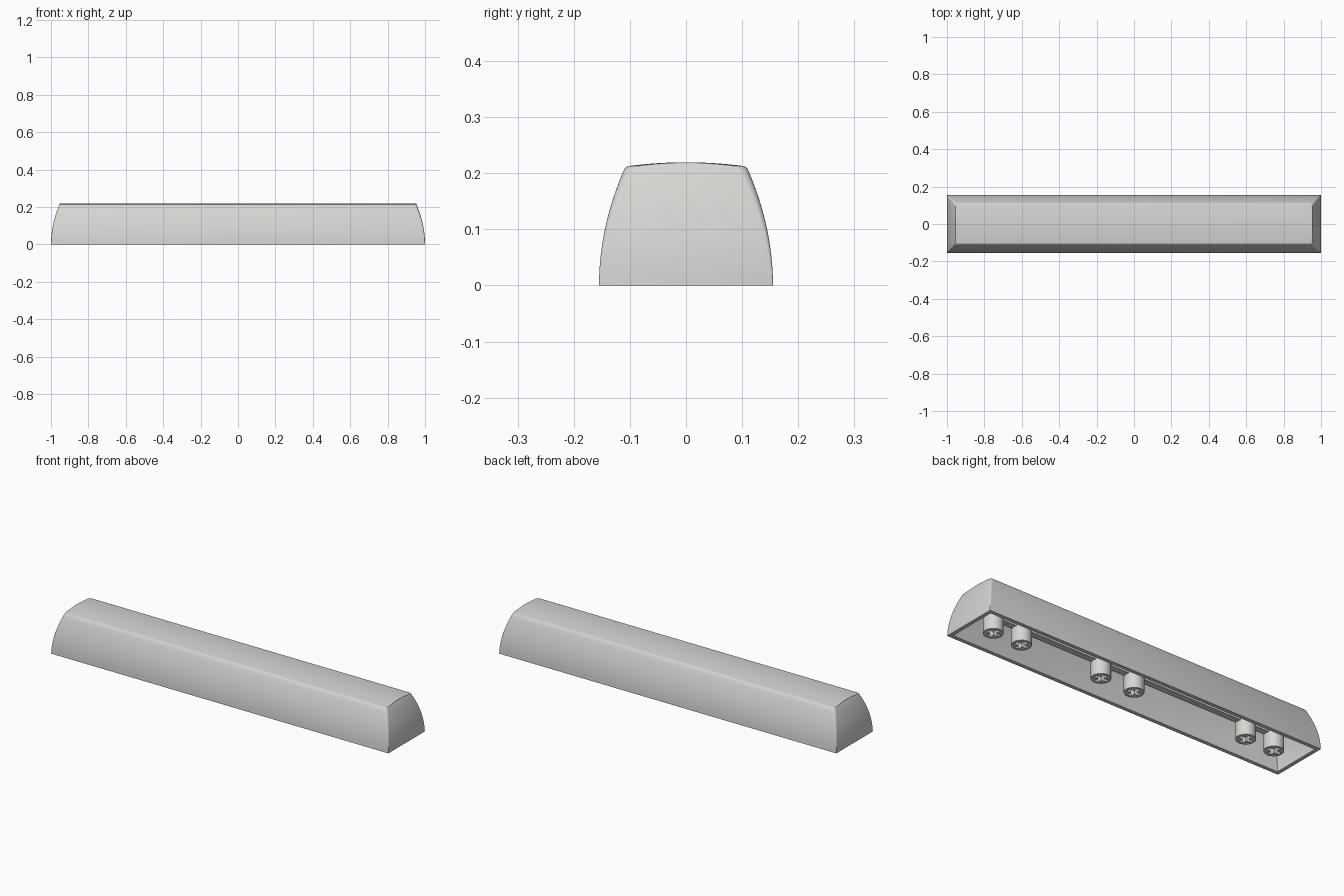
import bpy, bmesh, math

if "Cube" in bpy.data.objects:
    bpy.data.objects.remove(bpy.data.objects["Cube"])

plastic = bpy.data.materials.new("light grey plastic")
plastic.diffuse_color = (0.68, 0.67, 0.65, 1)
plastic.use_nodes = True
plastic.node_tree.nodes["Principled BSDF"].inputs["Base Color"].default_value = plastic.diffuse_color


def finish(name, bm, angle):
    bmesh.ops.recalc_face_normals(bm, faces=bm.faces)
    me = bpy.data.meshes.new(name)
    bm.to_mesh(me)
    bm.free()
    me.materials.append(plastic)
    ob = bpy.data.objects.new(name, me)
    bpy.context.collection.objects.link(ob)
    bpy.ops.object.select_all(action='DESELECT')
    ob.select_set(True)
    bpy.context.view_layer.objects.active = ob
    bpy.ops.object.shade_smooth_by_angle(angle=math.radians(angle))
    return ob


def half_profile(base_y, inset, shoulder, crown):
    """Curved side, small rounded shoulder, then crowned top (y, z)."""
    pts = []
    for i in range(13):
        t = i / 12 * 0.98
        pts.append((base_y - inset * t * t, shoulder * t))
    top = base_y - inset
    pts.append((top - 0.001, shoulder * 0.993))
    for i in range(9):
        f = 0.965 * (1 - i / 8)
        pts.append((top * f, shoulder + (crown - shoulder) * (1 - f * f)))
    return pts


def shell_surface(bm, end_x, end_inset, shoulder, pts, corner):
    """Rounded rectangles, stacked into a dome; corners get rounder upwards."""
    steps, rows = 5, []
    for y, z in pts:
        x = end_x - end_inset * min(z / shoulder, 1.02) ** 2
        r = min(0.002 + corner * z / shoulder, y * 0.9)
        row = []
        for q, (sx, sy) in enumerate(((1, 1), (-1, 1), (-1, -1), (1, -1))):
            for i in range(steps):
                a = (q + i / (steps - 1)) * math.pi / 2
                row.append(bm.verts.new((sx * (x - r) + r * math.cos(a),
                                         sy * (y - r) + r * math.sin(a), z)))
        rows.append(row)
    count = 4 * steps
    for a, b in zip(rows, rows[1:]):
        for k in range(count):
            n = (k + 1) % count
            bm.faces.new((a[k], a[n], b[n], b[k]))
    return rows[0]


# Hollow key cap: outer dome, inner cavity and bottom rim
bm = bmesh.new()
outer = shell_surface(bm, 1.0, 0.045, 0.212, half_profile(0.155, 0.047, 0.212, 0.2195), 0.014)
inner = shell_surface(bm, 0.98, 0.04, 0.172, half_profile(0.135, 0.035, 0.172, 0.174), 0.0)
for k in range(len(outer)):
    n = (k + 1) % len(outer)
    bm.faces.new((outer[k], outer[n], inner[n], inner[k]))
bmesh.ops.remove_doubles(bm, verts=bm.verts, dist=0.00002)
finish("key_cap_shell", bm, 25)

# Stiffening rib under the ceiling, joining the posts
bm = bmesh.new()
bmesh.ops.create_cube(bm, size=1)
for v in bm.verts:
    v.co = (v.co.x * 1.70, v.co.y * 0.035, 0.1275 + v.co.z * 0.095)
finish("stiffening_rib", bm, 30)


# Mounting posts with a cross-shaped socket in the underside
def make_stem(x):
    bm = bmesh.new()
    r, a, b, top, depth = 0.048, 0.035, 0.0105, 0.175, 0.09
    circle = [(r * math.cos(i * math.tau / 40), r * math.sin(i * math.tau / 40))
              for i in range(40)]
    cross = []
    for q in range(4):
        c, s = round(math.cos(q * math.pi / 2)), round(math.sin(q * math.pi / 2))
        cross += [(c * u - s * v, s * u + c * v) for u, v in ((a, -b), (a, b), (b, b))]

    edges = []
    for outline, height in ((circle, top), (cross, depth)):
        low = [bm.verts.new((x + u, v, 0)) for u, v in outline]
        high = [bm.verts.new((x + u, v, height)) for u, v in outline]
        for i in range(len(low)):
            j = (i + 1) % len(low)
            bm.faces.new((low[i], low[j], high[j], high[i]))
            edges.append(bm.edges.get((low[i], low[j])))
        bm.faces.new(high)
    bmesh.ops.triangle_fill(bm, edges=edges, use_beauty=True)
    return finish("mounting_post", bm, 30)


for x in (-0.845, -0.675, 0.0, 0.2, 0.68, 0.85):
    make_stem(x)
